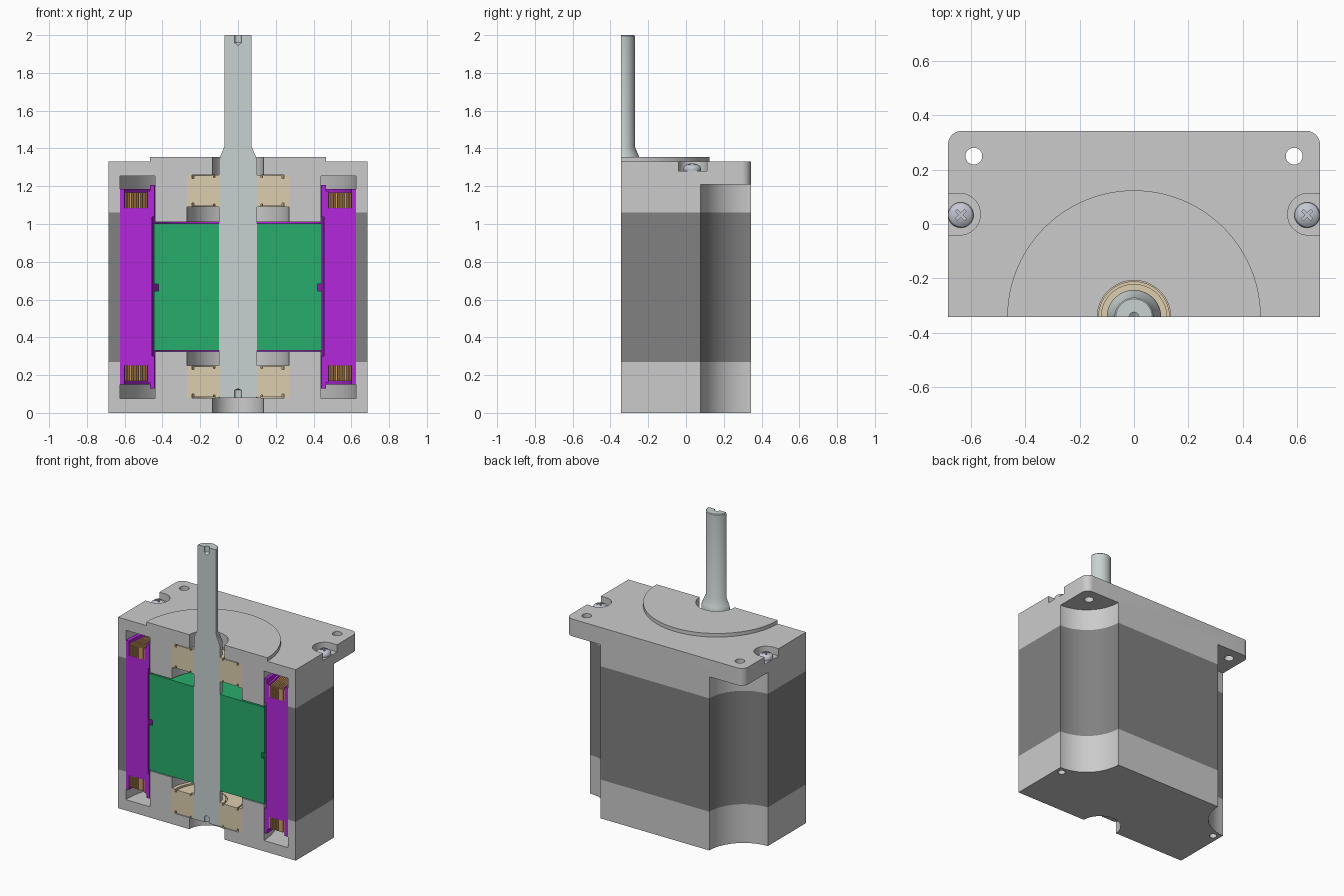
import bpy, bmesh, math
from math import pi, cos, sin
from mathutils import Vector

if "Cube" in bpy.data.objects:
    bpy.data.objects.remove(bpy.data.objects["Cube"])

Y0 = -0.343            # section plane, holds the shaft axis
W, D = 0.685, 0.343    # half width, half depth
MIDZ = 0.668           # mid height of the stator


def material(name, rgb):
    m = bpy.data.materials.new(name)
    m.diffuse_color = (*rgb, 1)
    m.use_nodes = True
    m.node_tree.nodes["Principled BSDF"].inputs["Base Color"].default_value = m.diffuse_color
    return m


DARK = material("dark_steel", (0.22, 0.22, 0.22))
STEEL = material("shaft_steel", (0.58, 0.64, 0.64))
GREEN = material("rotor_green", (0.02, 0.42, 0.15))
PURPLE = material("stator_purple", (0.45, 0.02, 0.72))
TAN = material("bearing_tan", (0.72, 0.62, 0.42))
COPPER = material("copper", (0.62, 0.33, 0.12))
ZINC = material("screw_zinc", (0.55, 0.57, 0.64))


def finish(name, bm, mat=None):
    bmesh.ops.remove_doubles(bm, verts=bm.verts, dist=1e-5)
    bmesh.ops.recalc_face_normals(bm, faces=bm.faces)
    me = bpy.data.meshes.new(name)
    bm.to_mesh(me)
    bm.free()
    ob = bpy.data.objects.new(name, me)
    bpy.context.collection.objects.link(ob)
    if mat:
        me.materials.append(mat)
    return ob


def lathe(name, profiles, mat=None, centre=(0, Y0), half=True, seg=48):
    """Revolve closed (r, z) profiles; half turns get capped on the section plane."""
    bm = bmesh.new()
    for prof in profiles:
        n = len(prof)
        rings = []
        for k in range(seg + 1 if half else seg):
            a = (pi if half else 2 * pi) * k / seg
            rings.append([bm.verts.new((centre[0] + r * cos(a), centre[1] + r * sin(a), z))
                          for r, z in prof])
        for k in range(seg):
            A, B = rings[k], rings[(k + 1) % len(rings)]
            for i in range(n):
                j = (i + 1) % n
                if prof[i][0] == 0 and prof[j][0] == 0:
                    continue
                bm.faces.new((A[i], A[j], B[j], B[i]))
        if half:
            bm.faces.new(rings[0])
            bm.faces.new(rings[-1])
    return finish(name, bm, mat)


def prism(name, pts, z0, z1, mat=None):
    bm = bmesh.new()
    f = bm.faces.new([bm.verts.new((x, y, z0)) for x, y in pts])
    up = bmesh.ops.extrude_face_region(bm, geom=[f])["geom"]
    bmesh.ops.translate(bm, vec=(0, 0, z1 - z0),
                        verts=[v for v in up if isinstance(v, bmesh.types.BMVert)])
    return finish(name, bm, mat)


def cut(ob, *cutters):
    for c in cutters:
        m = ob.modifiers.new("cut", 'BOOLEAN')
        m.operation, m.solver, m.object = 'DIFFERENCE', 'EXACT', c
        bpy.context.view_layer.objects.active = ob
        bpy.ops.object.modifier_apply(modifier=m.name)
        bpy.data.objects.remove(c)


def arc(cx, cy, r, a0, a1, n=16):
    return [(cx + r * cos(a0 + (a1 - a0) * i / n), cy + r * sin(a0 + (a1 - a0) * i / n))
            for i in range(n + 1)]


def cyl(x, y, r, z0, z1, seg=32):
    return lathe("cutter", [[(0, z0), (r, z0), (r, z1), (0, z1)]], None, (x, y), False, seg)


def mirrored(right):
    return right + [(-x, y) for x, y in reversed(right)]


def flip(prof):
    return [(r, 2 * MIDZ - z) for r, z in reversed(prof)]


notched = mirrored([(W, Y0)] + arc(W, D, 0.265, -pi / 2, -pi, 24))
rounded = mirrored([(W, Y0)] + arc(W - 0.05, D - 0.05, 0.05, 0, pi / 2, 10))
SX, SY = 0.638, 0.033  # screw position

# laminated middle of the housing
prism("lamination_stack", notched + arc(0, Y0, 0.625, pi, 0, 48), 0.27, 1.06, DARK)

# rear end cap with coil cavity, bearing bore and screw holes
rear = prism("rear_end_cap", notched, 0, 0.325)
cut(rear,
    lathe("cutter", [[(0.44, 0.5), (1.3, 0.5), (1.3, 0.27), (0.625, 0.27),
                      (0.625, 0.075), (0.44, 0.075)]], half=False, seg=96),
    lathe("cutter", [[(0, -0.1), (0.135, -0.1), (0.135, 0.08), (0.27, 0.08),
                      (0.27, 0.5), (0, 0.5)]], half=False, seg=96),
    cyl(SX, SY, 0.024, -0.1, 0.2), cyl(-SX, SY, 0.024, -0.1, 0.2))

# front end cap with mounting flange
front = prism("front_end_cap", rounded, 1.01, 1.33)
cut(front,
    lathe("cutter", [[(0.44, 0.9), (1.3, 0.9), (1.3, 1.06), (0.625, 1.06),
                      (0.625, 1.255), (0.44, 1.255)]], half=False, seg=96),
    lathe("cutter", [[(0, 0.9), (0.27, 0.9), (0.27, 1.26), (0.135, 1.26),
                      (0.135, 1.5), (0, 1.5)]], half=False, seg=96))
for s in (-1, 1):
    pocket = [(0.8, SY + 0.077)] + arc(0.643, SY + 0.003, 0.077, pi / 2, 1.5 * pi, 24) + [(0.8, SY - 0.074)]
    cut(front,
        cyl(s * W, D, 0.265, 0.9, 1.21, 96),
        cyl(s * 0.59, 0.25, 0.031, 1.1, 1.5),
        prism("cutter", [(s * x, y) for x, y in pocket], 1.28, 1.5))

# pilot boss on the flange
lathe("pilot_boss", [[(0.135, 1.33), (0.467, 1.33), (0.467, 1.355), (0.135, 1.355)]])

# shaft with centre holes
lathe("shaft", [[(0, 0.13), (0.018, 0.12), (0.018, 0.08), (0.095, 0.08), (0.1, 0.085),
                 (0.1, 1.34), (0.093, 1.36), (0.072, 1.41), (0.072, 1.995), (0.067, 2.0),
                 (0.018, 2.0), (0.018, 1.96), (0, 1.945)]], STEEL)

# bearings with shield grooves
for name, z in (("rear_bearing", 0.08), ("front_bearing", 1.09)):
    low = [(0.1, 0), (0.122, 0), (0.122, 0.015), (0.13, 0.015), (0.13, 0.004), (0.232, 0.004),
           (0.232, 0.02), (0.244, 0.02), (0.244, 0), (0.27, 0)]
    top = [(r, 0.17 - h) for r, h in reversed(low)]
    lathe(name, [[(r, z + h) for r, h in low + top]], TAN)

# toothed rotor cups and the core between them
N = 25
gear = []
for i in range(N + 1):
    c, w = i * pi / N, pi / N * 0.24
    a, b = max(0, c - w), min(pi, c + w)
    if i > 0:
        gear.append((0.422 * cos(a), Y0 + 0.422 * sin(a)))
    gear += [(0.445 * cos(t), Y0 + 0.445 * sin(t)) for t in (a, b)]
    if i < N:
        gear.append((0.422 * cos(b), Y0 + 0.422 * sin(b)))
gear += arc(0, Y0, 0.1, pi, 0, 48)
prism("rear_rotor_cup", gear, 0.33, 0.645, GREEN)
prism("front_rotor_cup", gear, 0.683, 1.002, GREEN)
lathe("rotor_core", [[(0.1, 0.645), (0.42, 0.645), (0.42, 0.683), (0.1, 0.683)]], GREEN)

# stator body with winding channels at both ends
low = [(0.455, 0.3), (0.443, 0.3), (0.443, 0.13), (0.465, 0.13), (0.465, 0.16), (0.48, 0.16),
       (0.48, 0.25), (0.6, 0.25), (0.6, 0.15), (0.625, 0.15)]
lathe("stator", [low + flip(low)], PURPLE)

# copper windings, layered radially
turns = []
for i in range(10):
    r = 0.481 + 0.012 * i
    turns.append([(r, 0.17), (r + 0.009, 0.17), (r + 0.009, 0.25), (r, 0.25)])
lathe("rear_winding", turns, COPPER)
lathe("front_winding", [flip(t) for t in turns], COPPER)

# cross-head screws
for s, name in ((-1, "left_screw"), (1, "right_screw")):
    screw = lathe(name, [[(0, 1.28), (0.046, 1.28), (0.047, 1.293), (0.042, 1.305),
                          (0.03, 1.314), (0.015, 1.319), (0, 1.32)]], ZINC, (s * SX, SY), False, 32)
    for turn in (pi / 4, 3 * pi / 4):
        bar = [Vector((x, y)) for x, y in ((-0.024, -0.005), (0.024, -0.005),
                                           (0.024, 0.005), (-0.024, 0.005))]
        pts = [(s * SX + p.x * cos(turn) - p.y * sin(turn),
                SY + p.x * sin(turn) + p.y * cos(turn)) for p in bar]
        cut(screw, prism("cutter", pts, 1.3, 1.4))

# smooth round walls, keep machined edges sharp
bpy.ops.object.select_all(action='SELECT')
bpy.ops.object.shade_smooth_by_angle(angle=math.radians(25))
